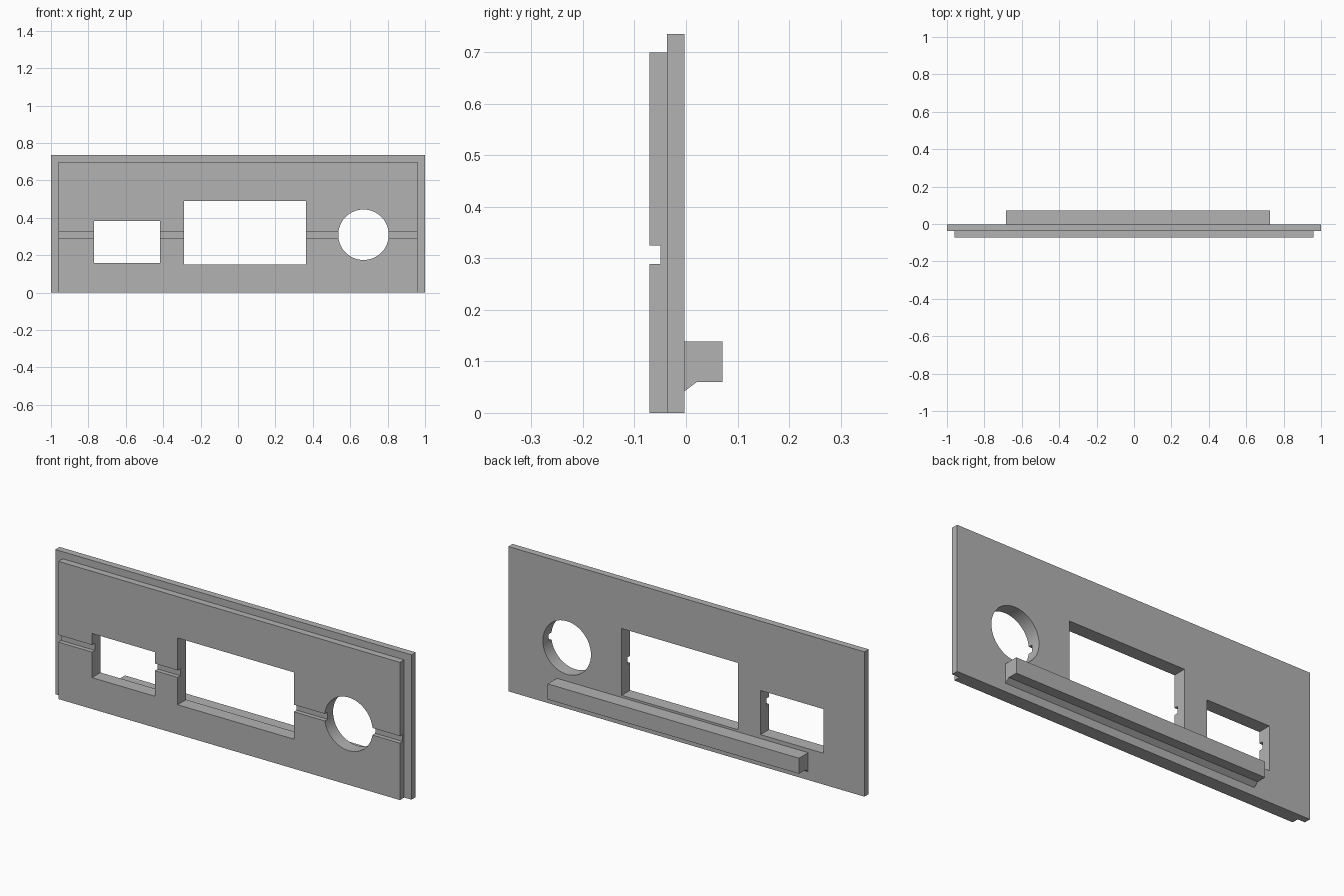
import bpy
import bmesh
import math
from mathutils import Matrix

cube = bpy.data.objects.get("Cube")
if cube:
    bpy.data.objects.remove(cube, do_unlink=True)

grey = bpy.data.materials.new("plain grey")
grey.use_nodes = True
GREY = (0.45, 0.45, 0.45, 1)
grey.diffuse_color = GREY
grey.node_tree.nodes["Principled BSDF"].inputs["Base Color"].default_value = GREY


def add_object(name, bm):
    bmesh.ops.recalc_face_normals(bm, faces=bm.faces)
    mesh = bpy.data.meshes.new(name)
    bm.to_mesh(mesh)
    bm.free()
    mesh.materials.append(grey)
    obj = bpy.data.objects.new(name, mesh)
    bpy.context.collection.objects.link(obj)
    return obj


def box(name, xs, ys, zs):
    bm = bmesh.new()
    bmesh.ops.create_cube(bm, size=1)
    for v in bm.verts:
        v.co = [(lo + hi) / 2 + c * (hi - lo)
                for c, (lo, hi) in zip(v.co, (xs, ys, zs))]
    return add_object(name, bm)


def cylinder_y(name, x, z, radius, depth):
    bm = bmesh.new()
    bmesh.ops.create_cone(bm, cap_ends=True, segments=64,
                          radius1=radius, radius2=radius, depth=depth)
    bm.transform(Matrix.Translation((x, 0, z)) @ Matrix.Rotation(math.pi / 2, 4, "X"))
    return add_object(name, bm)


def extrude_x(name, profile, x0, x1):
    bm = bmesh.new()
    face = bm.faces.new([bm.verts.new((x0, y, z)) for y, z in profile])
    new = bmesh.ops.extrude_face_region(bm, geom=[face])["geom"]
    verts = [g for g in new if isinstance(g, bmesh.types.BMVert)]
    bmesh.ops.translate(bm, verts=verts, vec=(x1 - x0, 0, 0))
    return add_object(name, bm)


def cut(target, cutter):
    cutter.hide_render = True
    mod = target.modifiers.new("cut", "BOOLEAN")
    mod.operation = "DIFFERENCE"
    mod.solver = "EXACT"
    mod.object = cutter
    bpy.context.view_layer.objects.active = target
    bpy.ops.object.modifier_apply(modifier=mod.name)
    bpy.data.objects.remove(cutter, do_unlink=True)


FRONT, STEP, BACK = -0.071, -0.037, -0.003
TOP, RAISED_TOP, RAISED_X = 0.735, 0.699, 0.959
THROUGH = (-0.3, 0.3)

# Panel with a stepped rim along the sides and top
panel = box("panel", (-1, 1), (FRONT, BACK), (0, TOP))
for side in (-1, 1):
    xs = sorted((side * RAISED_X, side * 1.2))
    cut(panel, box("side_step", xs, (-0.3, STEP), (-0.2, 1)))
cut(panel, box("top_step", (-1.2, 1.2), (-0.3, STEP), (RAISED_TOP, 1)))

# Groove across the front
cut(panel, box("groove", (-1.2, 1.2), (-0.3, -0.049), (0.289, 0.325)))

# Openings through the panel
cut(panel, box("small_window", (-0.77, -0.417), THROUGH, (0.159, 0.383)))
cut(panel, box("large_window", (-0.289, 0.363), THROUGH, (0.15, 0.489)))
cut(panel, cylinder_y("round_hole", 0.671, 0.309, 0.135, 0.6))

# Rear ledge with a sloped fillet underneath
ledge = extrude_x("rear_ledge", [(BACK, 0.042), (0.021, 0.06), (0.071, 0.06),
                                 (0.071, 0.139), (BACK, 0.139)], -0.684, 0.727)

# Smooth only the round hole's wall
bpy.ops.object.select_all(action="DESELECT")
panel.select_set(True)
bpy.context.view_layer.objects.active = panel
bpy.ops.object.shade_smooth_by_angle(angle=math.radians(30))
